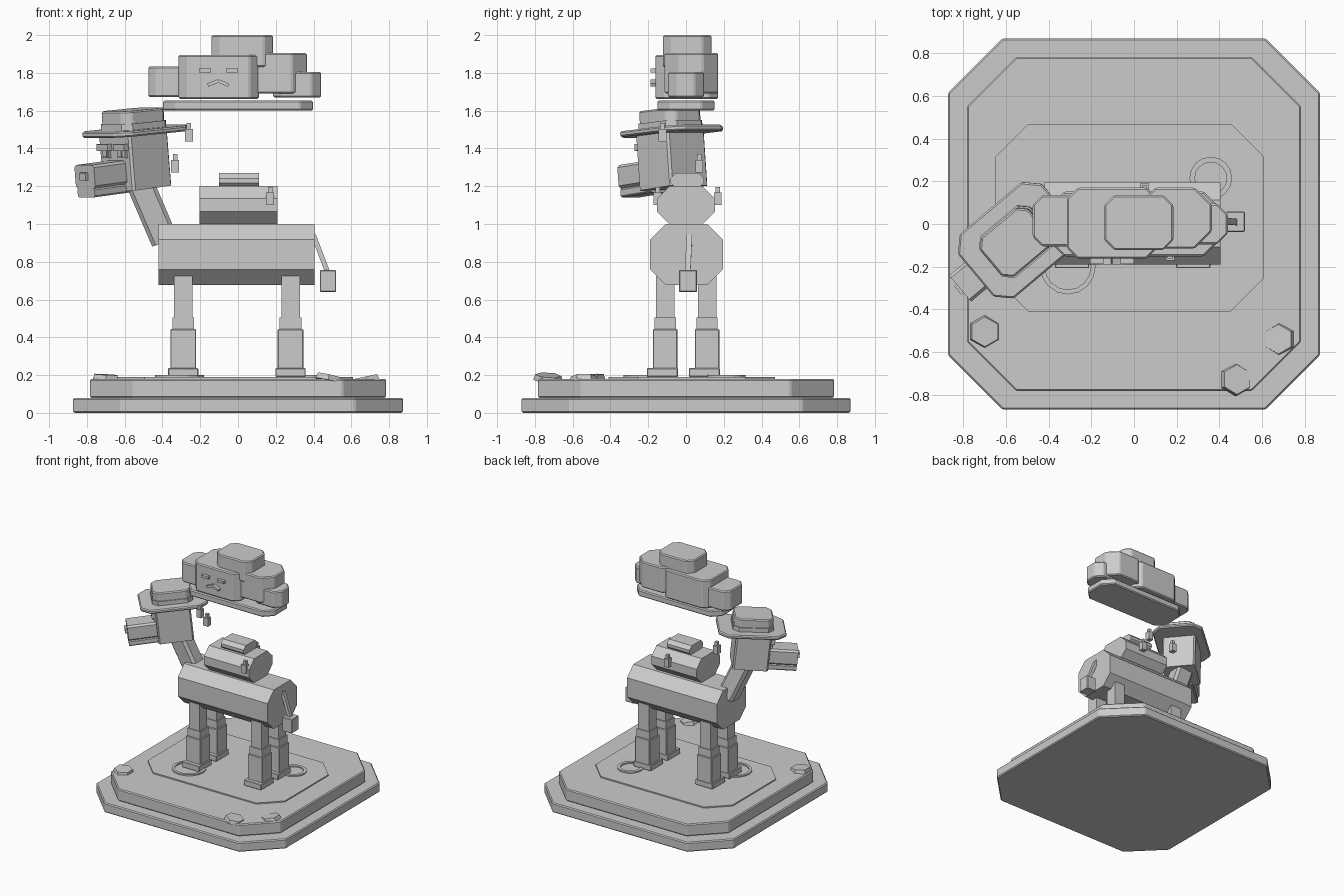
import bpy, bmesh
from math import radians, cos, sin, pi
from mathutils import Matrix, Vector

if "Cube" in bpy.data.objects:
    bpy.data.objects.remove(bpy.data.objects["Cube"])

grey = bpy.data.materials.new("plain_grey")
grey.use_nodes = True
grey.diffuse_color = (0.6, 0.6, 0.6, 1)
grey.node_tree.nodes["Principled BSDF"].inputs["Base Color"].default_value = (0.6, 0.6, 0.6, 1)


def finish(name, bm, matrix=None, edge=0):
    if matrix:
        bm.transform(matrix)
    bmesh.ops.recalc_face_normals(bm, faces=bm.faces)
    mesh = bpy.data.meshes.new(name)
    bm.to_mesh(mesh)
    bm.free()
    mesh.materials.append(grey)
    ob = bpy.data.objects.new(name, mesh)
    bpy.context.collection.objects.link(ob)
    if edge:
        mod = ob.modifiers.new("soft_edge", "BEVEL")
        mod.width, mod.segments = edge, 1
    return ob


def block(name, x, y, z, cut=0, axis=2, matrix=None, edge=0):
    """Box over three ranges; edges along one axis are chamfered by cut."""
    bm = bmesh.new()
    bmesh.ops.create_cube(bm, size=1)
    for v in bm.verts:
        v.co = [r[0] + (c + 0.5) * (r[1] - r[0]) for r, c in zip((x, y, z), v.co)]
    if cut:
        along = [e for e in bm.edges
                 if abs((e.verts[0].co - e.verts[1].co).normalized()[axis]) > 0.9]
        bmesh.ops.bevel(bm, geom=along, offset=cut, segments=1, affect="EDGES")
    return finish(name, bm, matrix, edge)


def sym(h):
    return (-h, h)


def around(c, h):
    return (c - h, c + h)


def strut(name, a, b, wide, deep, cut=0):
    """Bar running from a to b."""
    a, b = Vector(a), Vector(b)
    d = b - a
    # keep the bar's depth close to the y axis
    zax = d.normalized()
    xax = Vector((0, 1, 0)).cross(zax).normalized()
    yax = zax.cross(xax)
    m = Matrix((xax, yax, zax)).transposed().to_4x4()
    m.translation = a
    return block(name, sym(wide / 2), sym(deep / 2), (0, d.length), cut, 2, m)


# Stepped plinth
block("plinth_bottom", sym(.873), sym(.87), (0, .08), .255, edge=.008)
block("plinth_top", sym(.783), sym(.783), (.08, .18), .23, edge=.008)
block("ground_patch", (-.65, .61), (-.41, .47), (.178, .19), .155)


# Ripple rings on the ground
def ring(name, x, y, r, inner):
    bm = bmesh.new()
    n = 16
    loops = []
    for rad, z in ((r, .185), (r, .2), (inner, .2), (inner, .185)):
        loops.append([bm.verts.new((x + rad * cos(2 * pi * i / n), y + rad * sin(2 * pi * i / n), z))
                      for i in range(n)])
    for k in range(4):
        p, q = loops[k], loops[(k + 1) % 4]
        for i in range(n):
            j = (i + 1) % n
            bm.faces.new((p[i], p[j], q[j], q[i]))
    finish(name, bm)


ring("ripple_back", .36, .215, .1, .075)
ring("ripple_front", -.31, -.2, .13, .108)

# Flat six-sided stones, slightly tilted
for i, (x, y, z, tx, ty) in enumerate(((-.7, -.505, .188, 2, 3), (.48, -.73, .185, -4, 12),
                                       (.68, -.54, .178, 0, -12))):
    bm = bmesh.new()
    bmesh.ops.create_cone(bm, cap_ends=True, segments=6, radius1=.078, radius2=.07, depth=.03)
    turn = Matrix.Rotation(radians(tx), 4, "X") @ Matrix.Rotation(radians(ty), 4, "Y")
    finish(f"stone_{i + 1}", bm, Matrix.Translation((x, y, z)) @ turn)

# Body and humps
block("body", (-.42, .405), (-.19, .195), (.677, 1.0), .082, 0)
block("hump", (-.205, .21), (-.153, .153), (1.0, 1.2), .065, 0)
block("hump_top", (-.1, .11), (-.083, .095), (1.19, 1.27), .028, 0)

# Legs
for end, cx in (("front", -.29), ("back", .278)):
    for side, cy in (("right", -.11), ("left", .112)):
        name = f"{end}_{side}_"
        block(name + "thigh", around(cx, .049), around(cy, .049), (.45, .724))
        block(name + "knee", around(cx, .058), around(cy, .056), (.43, .505))
        block(name + "shin", around(cx, .068), around(cy, .065), (.2, .443), edge=.004)
        block(name + "foot", around(cx, .08), (cy - .097, cy + .067), (.19, .237), edge=.004)

# Tail
strut("tail", (.4, .018, .94), (.48, .008, .73), .026, .03)
block("tail_tuft", (.433, .52), (-.037, .058), (.64, .756), edge=.004)

# Neck
strut("neck", (-.39, 0, .915), (-.555, -.055, 1.3), .145, .13, .02)


# Turned head
def pose(pitch):
    return (Matrix.Translation((-.545, -.076, 1.49)) @ Matrix.Rotation(radians(40), 4, "Z")
            @ Matrix.Rotation(radians(-pitch), 4, "Y"))


head, hat = pose(6), pose(4.5)
block("head", (-.15, .12), sym(.13), (-.3, -.01), .012, matrix=head)
block("snout", (-.37, -.1), sym(.08), (-.265, -.14), .014, 0, head)
block("jaw", (-.37, -.12), sym(.07), (-.312, -.265), .008, 0, head)
block("nose", (-.388, -.36), sym(.026), (-.22, -.18), matrix=head)
for side, s in (("right", -1), ("left", 1)):
    block(side + "_eye", (-.165, -.14), around(s * .068, .032), (-.125, -.07), matrix=head)
    block(side + "_eyelid", (-.18, -.14), around(s * .068, .045), (-.085, -.05), matrix=head)
    block(side + "_pupil", (-.172, -.14), around(s * .06, .016), (-.118, -.085), matrix=head)

# Hat
block("hat_brim", sym(.257), sym(.197), (-.014, .016), .067, matrix=hat, edge=.008)
block("hat_band", (-.163, .147), sym(.127), (.01, .05), .043, matrix=hat)
block("hat_crown", (-.156, .14), sym(.12), (.01, .117), .04, matrix=hat, edge=.008)

# Cloud
for name, x, y, z, cut in (
        ("cloud_base", (-.397, .397), sym(.152), (1.6, 1.653), .07),
        ("cloud_main", (-.315, .11), (-.162, .17), (1.662, 1.895), .05),
        ("cloud_left", (.185, .44), sym(.095), (1.67, 1.805), .05),
        ("cloud_right", (-.475, -.2), (-.105, .135), (1.672, 1.835), .045),
        ("cloud_back", (.02, .365), (-.115, .17), (1.692, 1.905), .08),
        ("cloud_top", (-.14, .185), (-.122, .135), (1.83, 2.0), .047)):
    block(name, x, y, z, cut, edge=.008)

# Sad cloud face
for side, cx in (("right", -.175), ("left", -.032)):
    block(f"cloud_{side}_eye", around(cx, .031), (-.188, -.16), around(1.812, .011))
for side, s in (("right", -1), ("left", 1)):
    strut(f"cloud_mouth_{side}", (-.105, -.174, 1.758), (-.105 + s * .055, -.174, 1.735), .018, .03)

# Raindrops
for i, (x, y, z) in enumerate(((-.26, -.125, 1.437), (-.333, .07, 1.273),
                               (.17, -.15, 1.1), (.05, .168, 1.1))):
    block(f"raindrop_{i + 1}", around(x, .021), around(y, .021), (z, z + .067))
    block(f"raindrop_tip_{i + 1}", around(x, .012), around(y, .012), (z + .067, z + .097))
